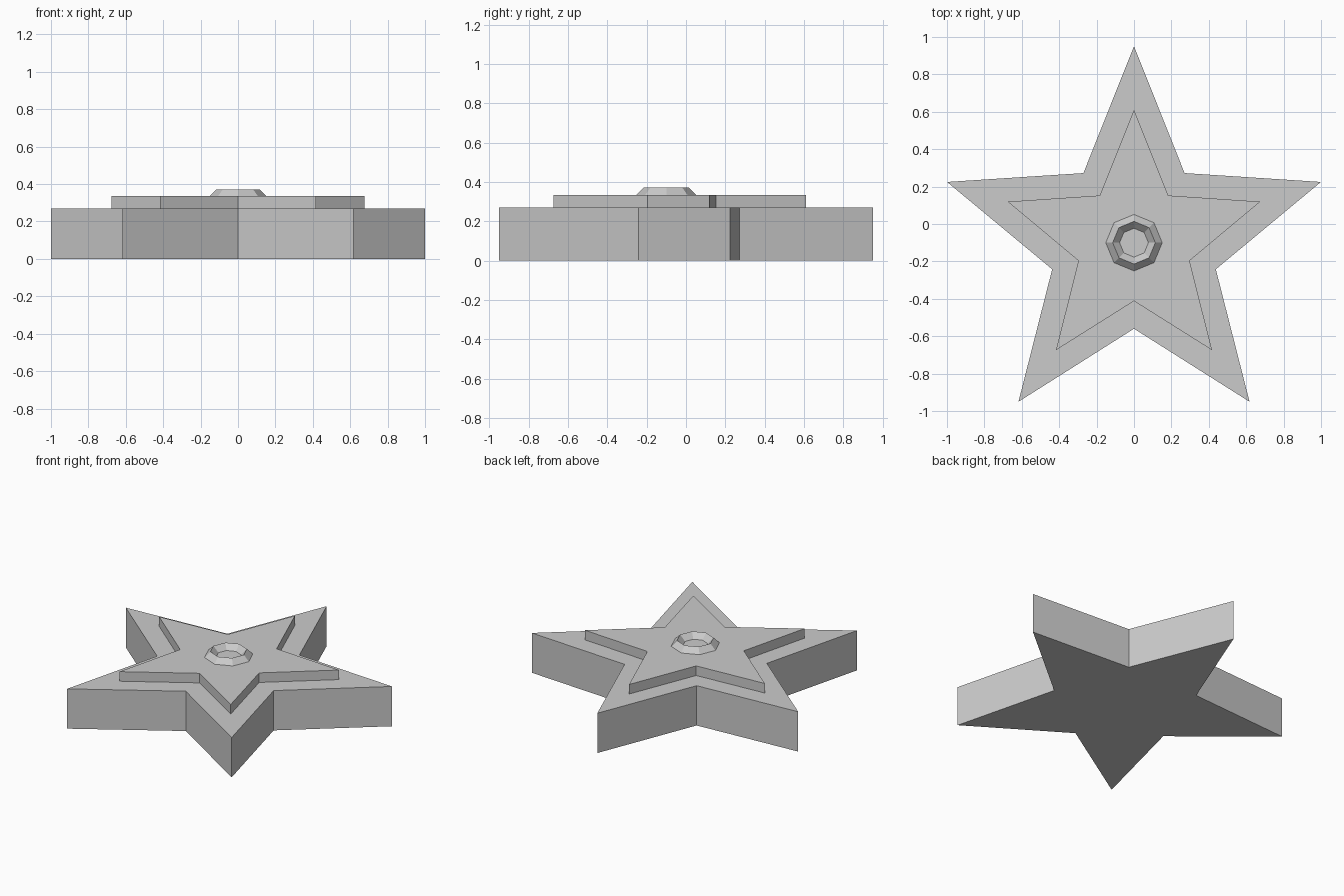
import bpy
import bmesh
from math import sin, cos, pi

cube = bpy.data.objects.get("Cube")
if cube:
    bpy.data.objects.remove(cube, do_unlink=True)

CENTRE_Y = -0.1

grey = bpy.data.materials.new("light_grey")
grey.use_nodes = True
grey.diffuse_color = (0.6, 0.6, 0.6, 1)
grey.node_tree.nodes["Principled BSDF"].inputs["Base Color"].default_value = (0.6, 0.6, 0.6, 1)


def star(name, tip, notch, bottom, top):
    """Extruded five-pointed star with one tip towards the back."""
    bm = bmesh.new()
    ring = []
    for i in range(10):
        r = notch if i % 2 else tip
        a = pi / 2 + i * pi / 5
        ring.append(bm.verts.new((r * cos(a), r * sin(a) + CENTRE_Y, bottom)))
    base = bm.faces.new(ring)
    up = bmesh.ops.extrude_face_region(bm, geom=[base], use_keep_orig=True)
    moved = [g for g in up["geom"] if isinstance(g, bmesh.types.BMVert)]
    bmesh.ops.translate(bm, verts=moved, vec=(0, 0, top - bottom))
    bmesh.ops.recalc_face_normals(bm, faces=bm.faces)
    mesh = bpy.data.meshes.new(name)
    bm.to_mesh(mesh)
    bm.free()
    mesh.materials.append(grey)
    obj = bpy.data.objects.new(name, mesh)
    bpy.context.collection.objects.link(obj)


# Wide base and the smaller raised star
star("star_base", 1.051, 0.46, 0, 0.27)
star("raised_star", 0.71, 0.312, 0.27, 0.335)

# Faceted ring half sunk into the top
bpy.ops.mesh.primitive_torus_add(
    major_segments=8, minor_segments=4, major_radius=0.114, minor_radius=0.037,
    location=(0, CENTRE_Y, 0.335))
ring = bpy.context.object
ring.name = "centre_ring"
ring.data.materials.append(grey)
for face in ring.data.polygons:
    face.use_smooth = False
